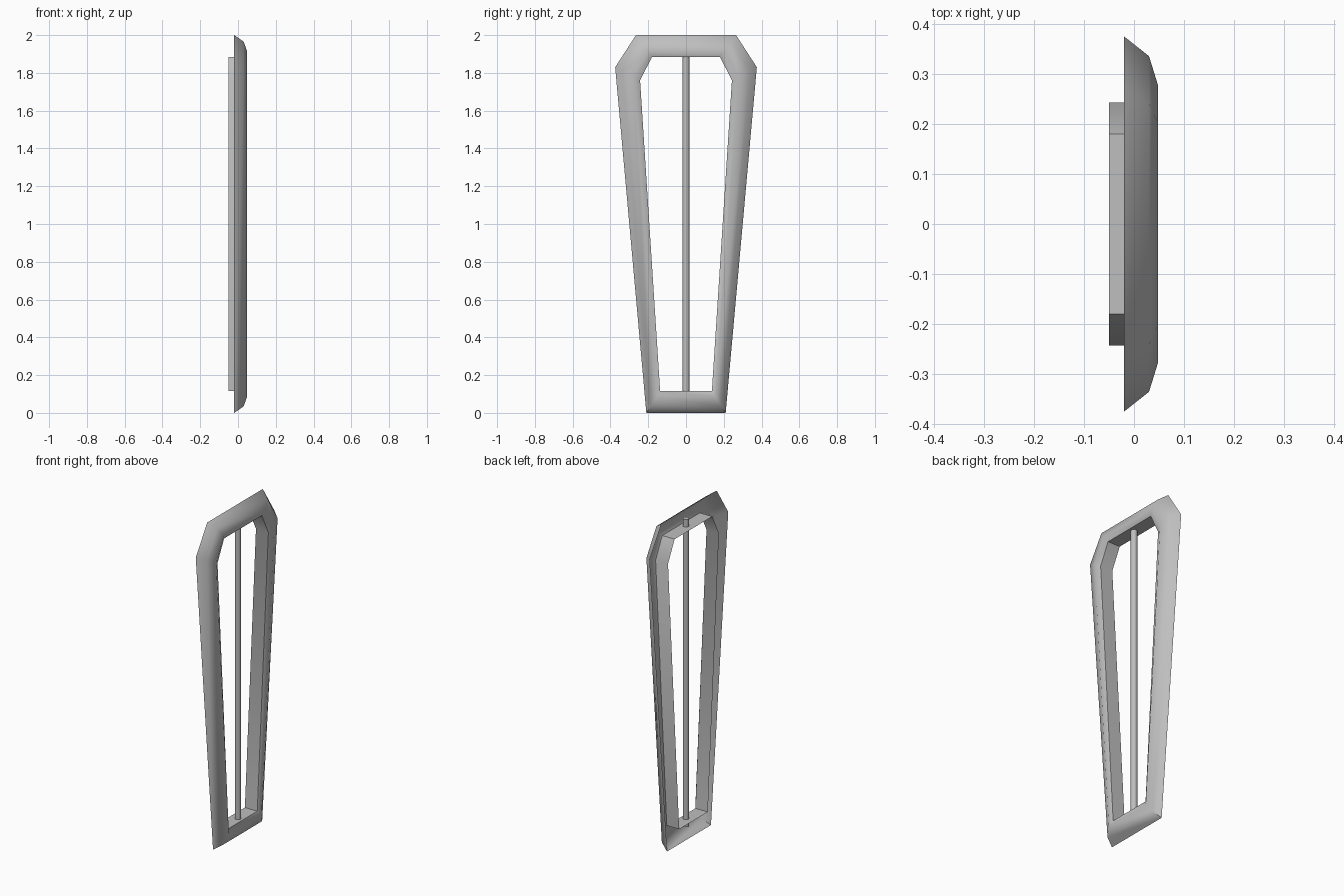
import bpy
import bmesh
import math
from mathutils import Vector

if "Cube" in bpy.data.objects:
    bpy.data.objects.remove(bpy.data.objects["Cube"], do_unlink=True)

# Single grey material
grey = bpy.data.materials.new("plain_grey")
grey.use_nodes = True
colour = (0.52, 0.52, 0.52, 1)
grey.diffuse_color = colour
grey.node_tree.nodes["Principled BSDF"].inputs["Base Color"].default_value = colour


def finish(obj, degrees):
    obj.data.materials.append(grey)
    bpy.ops.object.select_all(action="DESELECT")
    obj.select_set(True)
    bpy.context.view_layer.objects.active = obj
    bpy.ops.object.shade_smooth_by_angle(angle=math.radians(degrees))


def mirrored(half):
    """Close a half outline (y, z) into a symmetric loop."""
    return [Vector(p) for p in half] + [Vector((-y, z)) for y, z in reversed(half)]


# Tapered frame: hollow moulding spanning the outer and inner outlines
outer = mirrored([(0.265, 2), (0.375, 1.83), (0.21, 0)])
inner = mirrored([(0.18, 1.885), (0.243, 1.76), (0.137, 0.115)])
profile = [(0, -0.02), (0.3, 0.03), (0.74, 0.048), (1, 0.033), (1, -0.05)]

bm = bmesh.new()
rings = []
for t, x in profile:
    ring = []
    for a, b in zip(outer, inner):
        p = a.lerp(b, t)
        ring.append(bm.verts.new((x, p.x, p.y)))
    rings.append(ring)
count = len(outer)
for r0, r1 in zip(rings, rings[1:]):
    for i in range(count):
        j = (i + 1) % count
        bm.faces.new((r0[i], r1[i], r1[j], r0[j]))
bm.normal_update()
if sum(f.normal.x * f.calc_area() for f in bm.faces) < 0:
    bmesh.ops.reverse_faces(bm, faces=bm.faces[:])
mesh = bpy.data.meshes.new("frame")
bm.to_mesh(mesh)
bm.free()
frame = bpy.data.objects.new("frame", mesh)
bpy.context.collection.objects.link(frame)
finish(frame, 54)

# Central rod, its ends poking into the hollow of the frame
bpy.ops.mesh.primitive_cylinder_add(vertices=16, radius=0.018, depth=1.86,
                                    location=(0, 0, 1))
rod = bpy.context.object
rod.name = "centre_rod"
finish(rod, 40)
